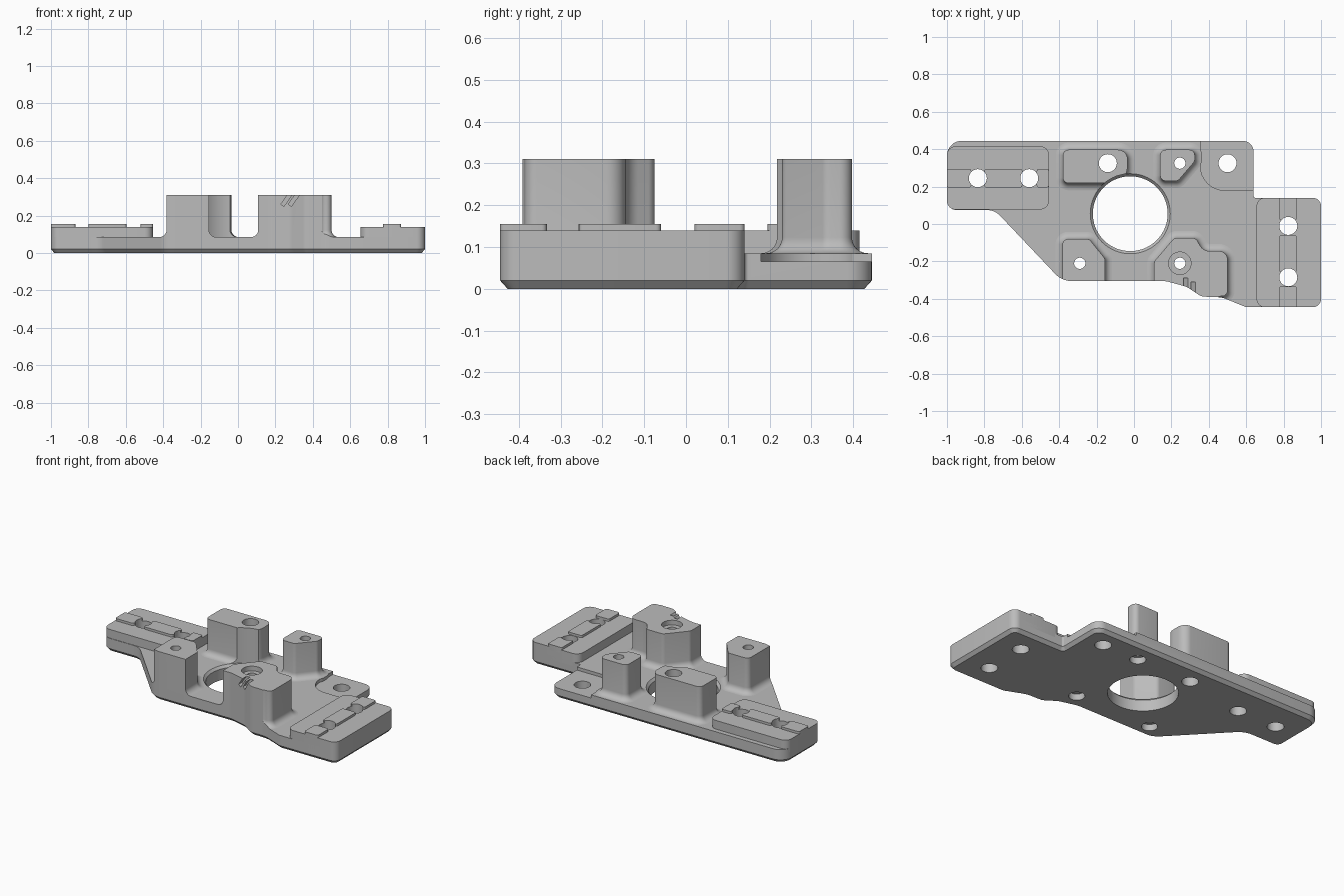
import bpy
import bmesh
from math import sin, cos, tan, pi, radians
from mathutils import Vector, Matrix

cube = bpy.data.objects.get("Cube")
if cube:
    bpy.data.objects.remove(cube, do_unlink=True)

grey = bpy.data.materials.new("light_grey")
grey.use_nodes = True
grey.diffuse_color = (0.5, 0.5, 0.5, 1)
grey.node_tree.nodes["Principled BSDF"].inputs["Base Color"].default_value = (0.5, 0.5, 0.5, 1)

PLATE_TOP, PAD_TOP, RIB_TOP, BOSS_TOP = 0.085, 0.14, 0.155, 0.31


def rounded(corners, radius, steps=8):
    """Counter-clockwise outline with arcs; a corner may carry its own radius."""
    out = []
    n = len(corners)
    for i, c in enumerate(corners):
        p = Vector(c[:2])
        to_prev = Vector(corners[i - 1][:2]) - p
        to_next = Vector(corners[(i + 1) % n][:2]) - p
        limit = 0.48 * min(to_prev.length, to_next.length)
        u, v = to_prev.normalized(), to_next.normalized()
        half = (pi - u.angle(v)) / 2
        r = min(c[2] if len(c) > 2 else radius, limit / tan(half))
        centre = p + (u + v).normalized() * r / cos(half)
        start = p + u * r * tan(half) - centre
        turn = 2 * half * (1 if (-u).x * v.y - (-u).y * v.x > 0 else -1)
        for k in range(steps + 1):
            out.append(centre + Matrix.Rotation(turn * k / steps, 2) @ start)
    return out


def offset(points, d):
    out = []
    for i, p in enumerate(points):
        a = (p - points[i - 1]).normalized()
        b = (points[(i + 1) % len(points)] - p).normalized()
        na, nb = Vector((a.y, -a.x)), Vector((b.y, -b.x))
        out.append(p + (na + nb) * d / (1 + na.dot(nb)))
    return out


def loft(bm, rings):
    """Closed solid through a stack of (outline, height) rings."""
    loops = [[bm.verts.new((p.x, p.y, z)) for p in pts] for pts, z in rings]
    n = len(loops[0])
    for lo, hi in zip(loops, loops[1:]):
        for i in range(n):
            j = (i + 1) % n
            bm.faces.new((lo[i], lo[j], hi[j], hi[i]))
    bm.faces.new(loops[0][::-1])
    bm.faces.new(loops[-1])


def turned(bm, x, y, profile, sides=40):
    rings = []
    for r, z in profile:
        rings.append(([Vector((x + r * cos(2 * pi * k / sides), y + r * sin(2 * pi * k / sides)))
                       for k in range(sides)], z))
    loft(bm, rings)


def make(name, bm):
    mesh = bpy.data.meshes.new(name)
    bm.to_mesh(mesh)
    bm.free()
    mesh.materials.append(grey)
    ob = bpy.data.objects.new(name, mesh)
    bpy.context.scene.collection.objects.link(ob)
    return ob


def solid(name, rings):
    bm = bmesh.new()
    loft(bm, rings)
    return make(name, bm)


def boolean(ob, tool, operation):
    mod = ob.modifiers.new("cut", "BOOLEAN")
    mod.object, mod.operation, mod.solver = tool, operation, "EXACT"
    bpy.context.view_layer.objects.active = ob
    bpy.ops.object.modifier_apply(modifier=mod.name)


def rect(x0, x1, y0, y1):
    return [(x0, y0), (x1, y0), (x1, y1), (x0, y1)]


# Base plate with a chamfered underside
outline = rounded([
    (-1, 0.075, 0.05), (-0.745, 0.075, 0.1), (-0.385, -0.305, 0.12), (0.17, -0.305, 0.15),
    (0.28, -0.335, 0.1), (0.36, -0.388, 0.06), (0.47, -0.392, 0.15), (0.6, -0.445, 0.06),
    (1, -0.445, 0.045), (1, 0.14, 0.045), (0.64, 0.14, 0.01), (0.64, 0.445, 0.06),
    (-1, 0.445, 0.08)], 0.05)
plate = solid("base_plate", [(offset(outline, -0.018), 0), (outline, 0.02), (outline, PLATE_TOP)])
clip = solid("outline_clip", [(outline, -0.1), (outline, 0.5)])

# Shallow corner seat
seat = rounded([(0.355, 0.18, 0.13), (0.8, 0.18, 0.01), (0.8, 0.6, 0.01), (0.355, 0.6, 0.01)], 0.01)
seat_cut = solid("corner_seat_cutter", [(seat, 0.065), (seat, 0.2)])
boolean(plate, seat_cut, "DIFFERENCE")

# Raised end pads
parts = []
pads = {"right_pad": rect(-1, -0.455, 0.078, 0.415), "left_pad": rect(0.655, 1, -0.445, 0.14)}
for name, corners in pads.items():
    shape = rounded(corners, 0.045)
    parts.append(solid(name, [(shape, 0.06), (offset(shape, 0), PAD_TOP)]))

# Locating ribs on the pads
ribs = [("right_rib", rect(a, b, 0.195, 0.295)) for a, b in
        ((-1, -0.87), (-0.8, -0.597), (-0.52, -0.455))]
ribs += [("left_rib", rect(0.775, 0.872, a, b)) for a, b in
         ((-0.445, -0.333), (-0.257, -0.06), (0.02, 0.14))]
for name, corners in ribs:
    shape = rounded(corners, 0.012, 4)
    parts.append(solid(name, [(shape, PAD_TOP - 0.02), (shape, RIB_TOP)]))

# Tall bosses flaring into the plate
bosses = {
    "back_long_boss": [(-0.38, 0.218), (-0.035, 0.218, 0.088), (-0.035, 0.397, 0.05), (-0.38, 0.397)],
    "back_small_boss": [(0.14, 0.23), (0.235, 0.23), (0.325, 0.335), (0.325, 0.397), (0.14, 0.397)],
    "front_small_boss": [(-0.382, -0.42), (-0.155, -0.42), (-0.155, -0.185), (-0.24, -0.08),
                         (-0.382, -0.08)],
    "front_large_boss": [(0.108, -0.5), (0.42, -0.5), (0.44, -0.386), (0.5, -0.386, 0.05),
                         (0.5, -0.145, 0.045), (0.37, -0.145, 0.06), (0.33, -0.075),
                         (0.215, -0.075), (0.108, -0.2)],
}
flare, steps = 0.038, 6
tall = {}
for name, corners in bosses.items():
    shape = rounded(corners, 0.03)
    rings = [(offset(shape, flare), 0.055)]
    for k in range(steps + 1):
        a = k / steps * pi / 2
        rings.append((offset(shape, flare * (1 - sin(a))), PLATE_TOP + flare * (1 - cos(a))))
    rings.append((shape, BOSS_TOP))
    tall[name] = solid(name, rings)
    boolean(tall[name], clip, "INTERSECT")
parts += tall.values()

# Screw holes and the central bore, cut through everything
bm = bmesh.new()
for x, y in ((-0.835, 0.245), (-0.56, 0.245), (0.825, -0.01), (0.825, -0.285),
             (0.5, 0.325), (-0.14, 0.325)):
    turned(bm, x, y, [(0.048, -0.1), (0.048, 0.5)])
for x, y in ((0.245, 0.325), (-0.29, -0.21)):
    turned(bm, x, y, [(0.046, -0.1), (0.046, 0.04), (0.03, 0.04), (0.03, 0.5)])
turned(bm, 0.245, -0.21, [(0.046, -0.1), (0.046, 0.04), (0.03, 0.04), (0.03, 0.28),
                          (0.06, 0.28), (0.06, 0.5)])
turned(bm, -0.02, 0.055, [(0.2, -0.1), (0.2, 0.07), (0.214, PLATE_TOP), (0.214, 0.5)], 72)
holes = make("hole_cutter", bm)

# Slanted slots in the large boss
bm = bmesh.new()
for x, y in ((0.262, -0.325), (0.302, -0.345)):
    place = Matrix.Translation((x, y, 0.29)) @ Matrix.Rotation(radians(35), 4, "Y")
    bmesh.ops.create_cube(bm, size=1, matrix=place @ Matrix.Diagonal((0.02, 0.07, 0.085, 1)))
slots = make("slot_cutter", bm)
boolean(tall["front_large_boss"], slots, "DIFFERENCE")

parts.append(plate)
for ob in parts:
    boolean(ob, holes, "DIFFERENCE")
for tool in (clip, seat_cut, holes, slots):
    bpy.data.objects.remove(tool, do_unlink=True)

# Smooth shading with crisp edges
for ob in bpy.context.selected_objects:
    ob.select_set(False)
for ob in parts:
    ob.select_set(True)
bpy.context.view_layer.objects.active = plate
bpy.ops.object.shade_smooth_by_angle(angle=radians(30))
